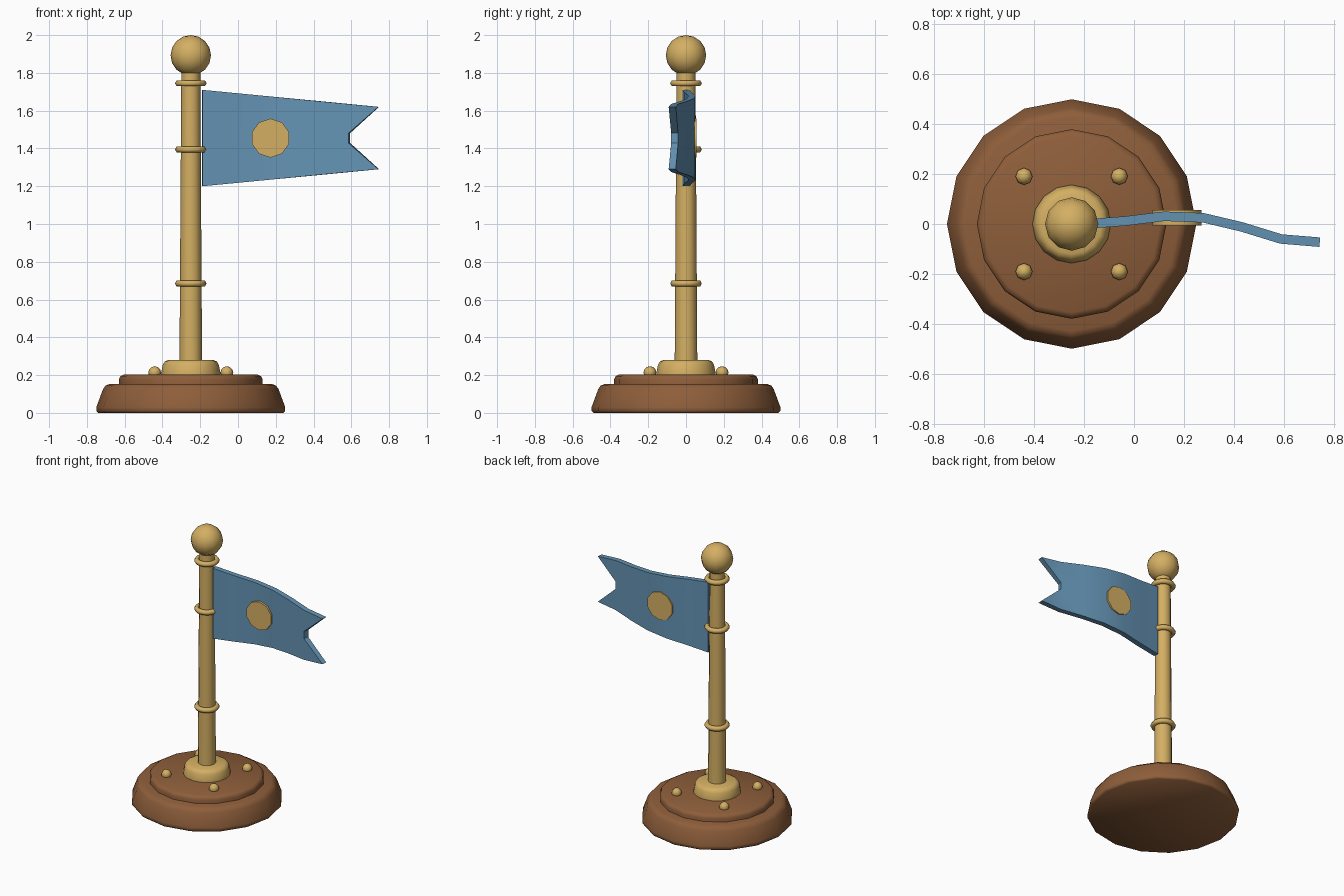
import bpy, bmesh
from math import pi, sin, cos, radians

cube = bpy.data.objects.get("Cube")
if cube:
    bpy.data.objects.remove(cube, do_unlink=True)

POLE_X = -0.25


def make_material(name, rgb):
    m = bpy.data.materials.new(name)
    m.use_nodes = True
    m.diffuse_color = (*rgb, 1)
    m.node_tree.nodes["Principled BSDF"].inputs["Base Color"].default_value = (*rgb, 1)
    return m


wood = make_material("brown wood", (0.27, 0.112, 0.043))
brass = make_material("brass", (0.66, 0.43, 0.125))
cloth = make_material("blue cloth", (0.13, 0.295, 0.46))


def finish(obj, name, mat, angle=40):
    obj.name = name
    obj.data.materials.append(mat)
    bpy.ops.object.select_all(action='DESELECT')
    obj.select_set(True)
    bpy.context.view_layer.objects.active = obj
    bpy.ops.object.shade_smooth_by_angle(angle=radians(angle))
    return obj


def from_bmesh(bm, name, mat, angle=40):
    bmesh.ops.recalc_face_normals(bm, faces=bm.faces)
    mesh = bpy.data.meshes.new(name)
    bm.to_mesh(mesh)
    bm.free()
    obj = bpy.data.objects.new(name, mesh)
    bpy.context.collection.objects.link(obj)
    return finish(obj, name, mat, angle)


def lathe(name, profile, sides, mat, angle=40):
    """Turn a (radius, height) profile around the pole axis and cap both ends."""
    bm = bmesh.new()
    rings = [[bm.verts.new((POLE_X + r * cos(2 * pi * i / sides),
                            r * sin(2 * pi * i / sides), z))
              for i in range(sides)] for r, z in profile]
    for a, b in zip(rings, rings[1:]):
        for i in range(sides):
            j = (i + 1) % sides
            bm.faces.new((a[i], a[j], b[j], b[i]))
    bm.faces.new(rings[0])
    bm.faces.new(rings[-1])
    return from_bmesh(bm, name, mat, angle)


# Stepped wooden base
lathe("base", [(0.49, 0), (0.5, 0.01), (0.5, 0.03), (0.465, 0.125),
               (0.452, 0.144), (0.43, 0.153)], 16, wood, 50)
lathe("base_step", [(0.38, 0.145), (0.38, 0.178), (0.373, 0.194), (0.355, 0.203)], 16, wood, 50)

# Brass collar, tapered pole and ball
lathe("collar", [(0.157, 0.2), (0.157, 0.212), (0.148, 0.255),
                 (0.138, 0.272), (0.12, 0.28)], 16, brass, 50)
lathe("pole", [(0.06, 0.25), (0.05, 1.83)], 12, brass)
bpy.ops.mesh.primitive_uv_sphere_add(segments=12, ring_count=8, radius=0.107,
                                     location=(POLE_X, 0, 1.893))
finish(bpy.context.object, "finial_ball", brass, 60)

# Pole rings
for name, z in (("lower_ring", 0.685), ("middle_ring", 1.395), ("upper_ring", 1.745)):
    bpy.ops.mesh.primitive_torus_add(major_segments=16, minor_segments=6, major_radius=0.066,
                                     minor_radius=0.018, location=(POLE_X, 0, z))
    finish(bpy.context.object, name, brass, 70)

# Studs around the collar
for side, sx in (("left", 1), ("right", -1)):
    for end, sy in (("front", -1), ("back", 1)):
        bpy.ops.mesh.primitive_uv_sphere_add(segments=8, ring_count=6, radius=0.034,
                                             location=(POLE_X + 0.191 * sx, 0.191 * sy, 0.213))
        finish(bpy.context.object, f"{end}_{side}_stud", brass, 60)

# Waving swallow-tailed flag
wave = [0, 0.012, 0.031, 0.025, -0.012, -0.06, -0.073]
start, end, middle = -0.19, 0.745, 1.455
bm = bmesh.new()
columns = []
for i, y in enumerate(wave):
    t = i / (len(wave) - 1)
    x = start + (end - start) * t
    half = 0.255 - 0.09 * t
    heights = (-half, half) if i == len(wave) - 1 else (-half, -0.026, 0.026, half)
    columns.append([bm.verts.new((x, y, middle + h)) for h in heights])
for a, b in zip(columns[:-1], columns[1:-1]):
    for k in range(3):
        bm.faces.new((a[k], b[k], b[k + 1], a[k + 1]))
root, tips = columns[-2:]
bm.faces.new((root[0], tips[0], root[1]))
bm.faces.new((root[2], tips[1], root[3]))
flag = from_bmesh(bm, "flag", cloth)
solid = flag.modifiers.new("thickness", 'SOLIDIFY')
solid.thickness = 0.038
solid.offset = 0
bpy.ops.object.modifier_apply(modifier=solid.name)
bpy.ops.object.shade_smooth_by_angle(angle=radians(40))

# Round emblem through the flag
bpy.ops.mesh.primitive_cylinder_add(vertices=10, radius=0.103, depth=0.062,
                                    location=(0.172, 0.025, middle), rotation=(pi / 2, 0, 0))
finish(bpy.context.object, "flag_emblem", brass)
